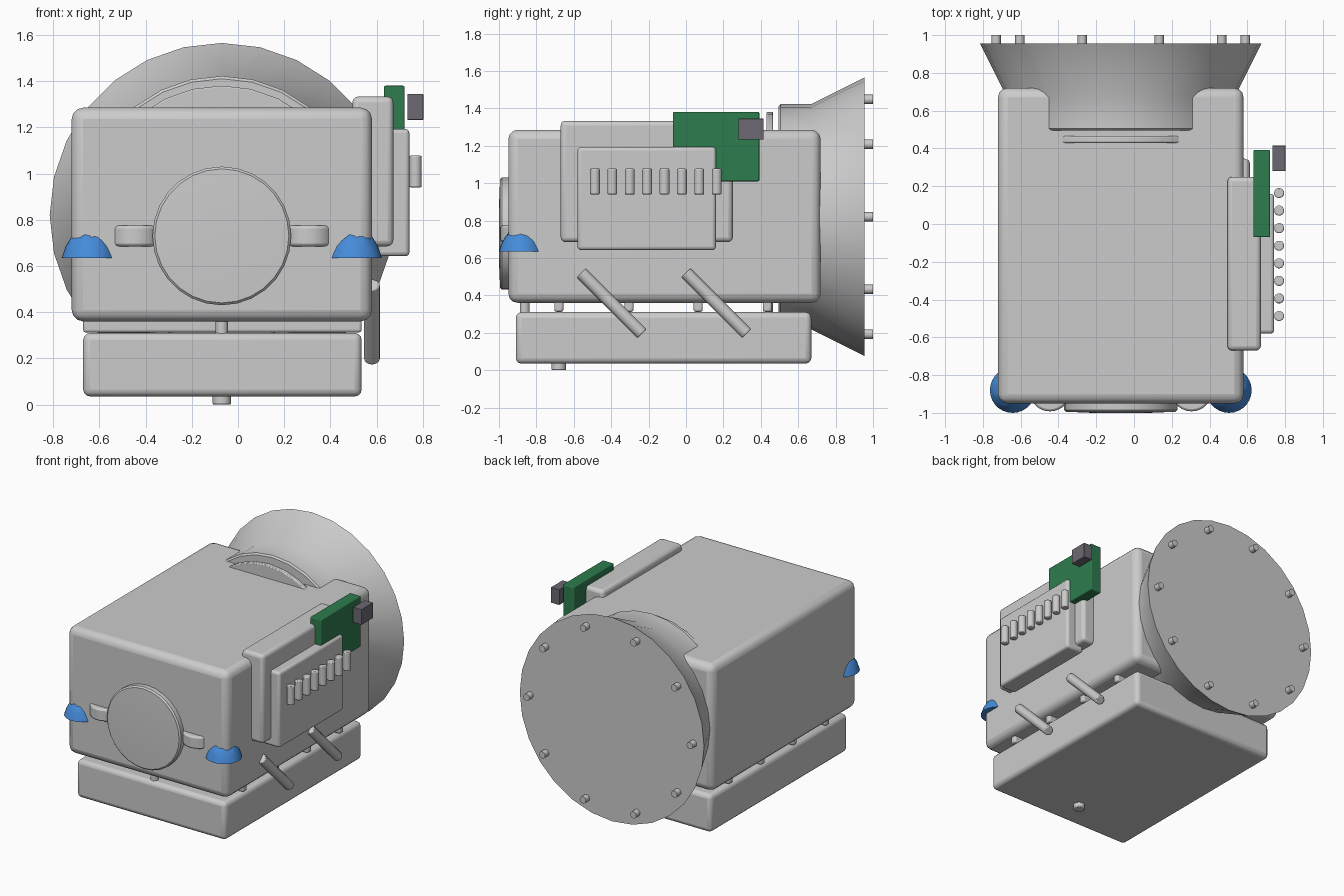
import bpy, math
from mathutils import Vector

if "Cube" in bpy.data.objects:
    bpy.data.objects.remove(bpy.data.objects["Cube"])

CX = -0.07  # centre line of the housing


def material(name, rgb):
    m = bpy.data.materials.new(name)
    m.diffuse_color = (*rgb, 1)
    m.use_nodes = True
    m.node_tree.nodes["Principled BSDF"].inputs["Base Color"].default_value = m.diffuse_color
    return m


GREEN = material("green", (0.026, 0.2, 0.075))
BLUE = material("blue", (0.06, 0.26, 0.7))
DARK = material("dark", (0.15, 0.14, 0.165))


def finish(name, verts, faces, bevel=0, mat=None, segments=3):
    me = bpy.data.meshes.new(name)
    me.from_pydata(verts, [], faces)
    ob = bpy.data.objects.new(name, me)
    bpy.context.collection.objects.link(ob)
    if mat:
        me.materials.append(mat)
    if bevel:
        b = ob.modifiers.new("bevel", 'BEVEL')
        b.width, b.segments, b.limit_method = bevel, segments, 'ANGLE'
        b.angle_limit = math.radians(40)
    bpy.ops.object.select_all(action='DESELECT')
    ob.select_set(True)
    bpy.context.view_layer.objects.active = ob
    bpy.ops.object.shade_smooth_by_angle(angle=math.radians(35))
    return ob


def box(name, x, y, z, bevel=0.0, mat=None):
    verts = [(a, b, c) for a in x for b in y for c in z]
    faces = [(0, 1, 3, 2), (4, 6, 7, 5), (0, 4, 5, 1), (2, 3, 7, 6), (0, 2, 6, 4), (1, 5, 7, 3)]
    return finish(name, verts, faces, bevel, mat)


def lathe(name, origin, axis, profile, n=28, bevel=0, mat=None, wave=None):
    """Closed solid of revolution: profile holds (distance along axis, radius)."""
    q = Vector((0, 0, 1)).rotation_difference(Vector(axis))
    verts, faces = [], []
    for k, (h, r) in enumerate(profile):
        for i in range(n):
            a = 2 * math.pi * i / n
            dz = wave(k, i) if wave else 0
            verts.append(Vector(origin) + q @ Vector((r * math.cos(a), r * math.sin(a), h + dz)))
    for k in range(len(profile) - 1):
        for i in range(n):
            j = (i + 1) % n
            faces.append((k * n + i, k * n + j, (k + 1) * n + j, (k + 1) * n + i))
    faces.append(tuple(reversed(range(n))))
    last = (len(profile) - 1) * n
    faces.append(tuple(range(last, last + n)))
    return finish(name, verts, faces, bevel, mat, 2)


def rod(name, a, b, r, n=14, bevel=0.006):
    d = Vector(b) - Vector(a)
    return lathe(name, a, d.normalized(), [(0, r), (d.length, r)], n, bevel)


# housing and base
box("main_housing", (-0.72, 0.58), (-0.95, 0.72), (0.36, 1.285), 0.05)
box("base_block", (-0.67, 0.535), (-0.91, 0.67), (0.035, 0.31), 0.03)
for y in (-0.68, -0.305, 0.065, 0.435):
    box("spacer_bar", (-0.67, 0.535), (y - 0.024, y + 0.024), (0.312, 0.375), 0.012)
rod("front_peg", (CX, -0.862, 0.29), (CX, -0.862, 0.38), 0.027)
rod("base_foot", (CX, -0.68, 0.0), (CX, -0.68, 0.06), 0.04)

# rear collar with flared horn and its bolts
lathe("rear_horn", (CX, 0, 0.82), (0, 1, 0), [(0.495, 0.59), (0.505, 0.602), (0.67, 0.602), (0.955, 0.745)])
lathe("collar_disc", (CX, 0, 0.82), (0, 1, 0), [(0.43, 0.56), (0.465, 0.56)], bevel=0.006)
for k in range(10):
    a = k * math.pi / 5
    x, z = CX + 0.66 * math.cos(a), 0.82 + 0.66 * math.sin(a)
    rod("horn_bolt", (x, 0.93, z), (x, 1.0, z), 0.025, 12, 0)

# front cap with curved side lugs
lathe("front_cap", (CX, 0, 0.73), (0, -1, 0),
      [(0.93, 0.3), (0.984, 0.3), (0.994, 0.29), (1.0, 0.15), (1.0, 0.01)])
for s in (-1, 1):
    rod("cap_lug", (CX + s * 0.375, -0.882, 0.685), (CX + s * 0.375, -0.882, 0.775), 0.11, 28, 0.012)


# blue corner cups with a wavy top edge
def ripple(k, i):
    return 0.014 * math.cos(i * math.pi / 2) if k in (3, 4) else 0


for s in (-1, 1):
    lathe("corner_cup", (CX + s * 0.573, -0.88, 0.635), (0, 0, 1),
          [(0, 0.12), (0.05, 0.103), (0.085, 0.082), (0.108, 0.06), (0.113, 0.035), (0.1, 0.008)],
          28, 0, BLUE, ripple)

# side panel stack
box("side_panel", (0.495, 0.672), (-0.67, 0.25), (0.685, 1.333), 0.025)
box("side_cover", (0.6, 0.742), (-0.58, 0.16), (0.642, 1.193), 0.018)
box("circuit_board", (0.632, 0.72), (-0.07, 0.392), (1.01, 1.38), 0.006, GREEN)
box("board_connector", (0.733, 0.802), (0.28, 0.415), (1.232, 1.345), 0.003, DARK)
for i in range(8):
    y = -0.487 + i * 0.093
    rod("cover_pin", (0.768, y, 0.94), (0.768, y, 1.077), 0.027, 14)

# slanted rods on the right side
for y in (-0.56, 0.0):
    rod("slanted_rod", (0.58, y, 0.52), (0.58, y + 0.325, 0.195), 0.034, 16)
